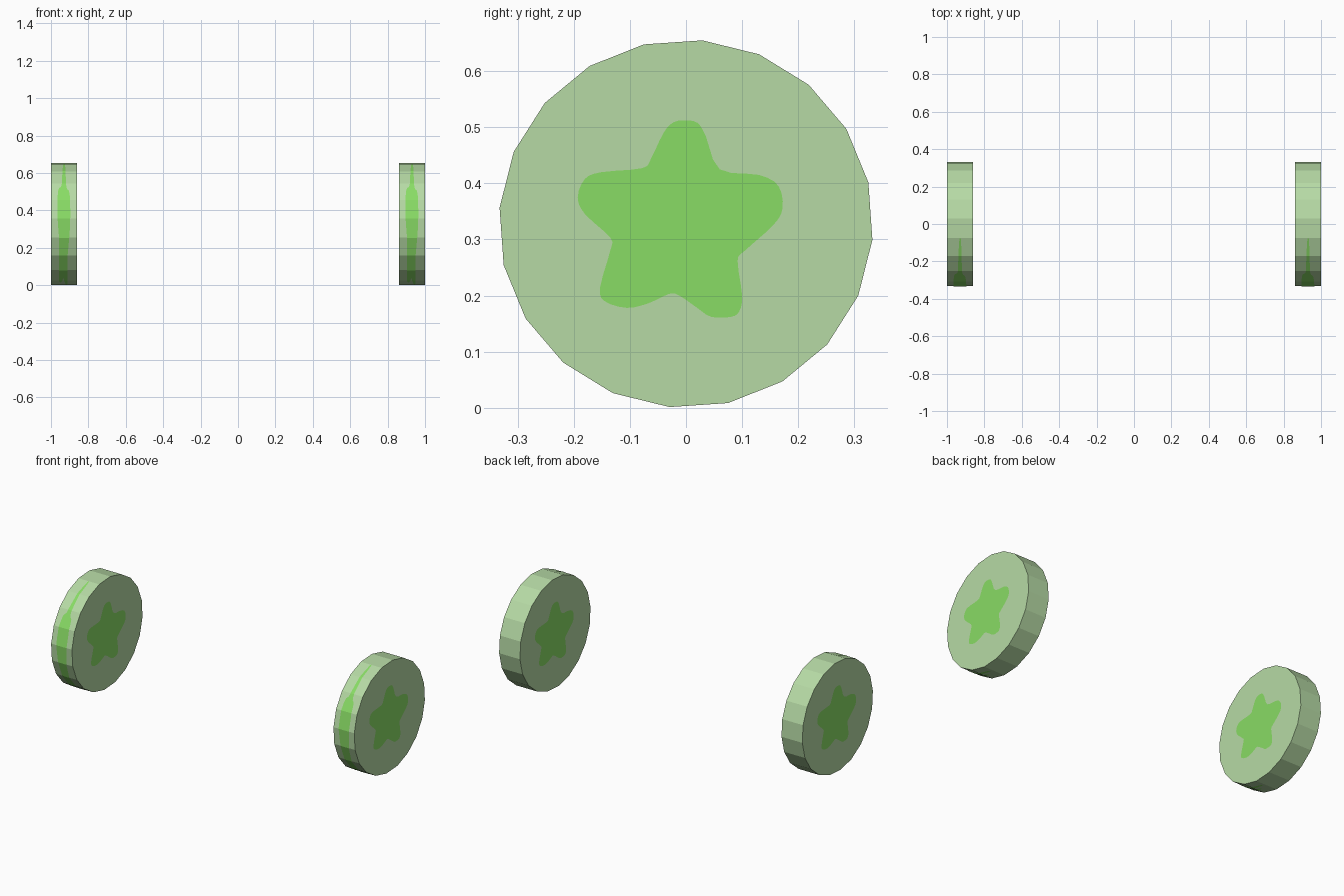
import bpy, bmesh, math

if "Cube" in bpy.data.objects:
    bpy.data.objects.remove(bpy.data.objects["Cube"])

RY, RZ, CZ = 0.3335, 0.328, 0.328      # wheel radii and centre height
THICK = 0.137
SIDES, STEP = 20, 18
LIFT = 0.0012                          # painted plate offset


def material(name, rgb):
    m = bpy.data.materials.new(name)
    m.diffuse_color = (*rgb, 1)
    m.use_nodes = True
    m.node_tree.nodes["Principled BSDF"].inputs["Base Color"].default_value = m.diffuse_color
    return m


pale = material("pale green", (0.468, 0.701, 0.376))
bright = material("bright green", (0.250, 0.716, 0.130))

# Rounded star outline (y, z) as seen from the right
STAR = [(0, .512), (.02, .508), (.035, .485), (.06, .425), (.13, .415), (.165, .395),
        (.172, .355), (.155, .325), (.105, .28), (.092, .262), (.10, .20), (.095, .172),
        (.08, .162), (.045, .162), (.02, .178), (-.012, .2), (-.03, .203), (-.065, .187),
        (-.105, .178), (-.145, .19), (-.153, .215), (-.135, .28), (-.135, .303),
        (-.18, .345), (-.193, .375), (-.18, .408), (-.15, .42), (-.078, .427),
        (-.062, .445), (-.04, .49), (-.022, .509)]


def smooth(pts, n=3):
    """Closed Catmull-Rom curve through the points."""
    out = []
    for i in range(len(pts)):
        a, b, c, d = (pts[(i + k) % len(pts)] for k in (-1, 0, 1, 2))
        for j in range(n):
            t = j / n
            out.append(tuple(0.5 * (2 * q + (r - p) * t + (2 * p - 5 * q + 4 * r - s) * t * t
                             + (3 * q - p - 3 * r + s) * t ** 3)
                             for p, q, r, s in zip(a, b, c, d)))
    return out


OUTLINE = smooth(STAR)


def finish(bm, name, mat, fix=True):
    if fix:
        bmesh.ops.recalc_face_normals(bm, faces=bm.faces)
    me = bpy.data.meshes.new(name)
    bm.to_mesh(me)
    bm.free()
    me.materials.append(mat)
    ob = bpy.data.objects.new(name, me)
    bpy.context.collection.objects.link(ob)
    return ob


def rim(deg, grow=0.0):
    """Point on the ellipse; angle from the top toward the front."""
    a = math.radians(deg)
    return -(RY + grow) * math.sin(a), CZ + (RZ + grow) * math.cos(a)


def disc(name, x0):
    bm = bmesh.new()
    ring = [bm.verts.new((x0, *rim(STEP * i - 5))) for i in range(SIDES)]
    face = bm.faces.new(ring)
    ext = bmesh.ops.extrude_face_region(bm, geom=[face])["geom"]
    verts = [v for v in ext if isinstance(v, bmesh.types.BMVert)]
    bmesh.ops.translate(bm, verts=verts, vec=(THICK, 0, 0))
    finish(bm, name, pale)


def side_star(name, x, sign):
    """Star plate on a flat side; sign is the facing direction along x."""
    bm = bmesh.new()
    f = bm.faces.new([bm.verts.new((x + sign * LIFT, sign * y, z)) for y, z in OUTLINE])
    f.normal_update()
    if f.normal.x * sign < 0:
        f.normal_flip()
    bmesh.ops.triangulate(bm, faces=bm.faces)
    finish(bm, name, bright, False)


def rim_star(name, x0):
    """Long stretched star wrapped over the facets of the front rim."""
    bm = bmesh.new()
    a0, a1 = 13.0, 172.0
    top, low = max(p[1] for p in OUTLINE), min(p[1] for p in OUTLINE)
    f = bm.faces.new([bm.verts.new((x0 + 0.0675 + 0.189 * (y + 0.0105), 0,
                                    a0 + (a1 - a0) * (top - z) / (top - low)))
                      for y, z in OUTLINE])
    bmesh.ops.triangulate(bm, faces=[f])
    # cut at the facet corners, then bend onto the rim
    for k in range(2, 10):
        bmesh.ops.bisect_plane(bm, geom=bm.verts[:] + bm.edges[:] + bm.faces[:],
                               plane_co=(0, 0, STEP * k - 5), plane_no=(0, 0, 1))
    for v in bm.verts:
        k = math.floor((v.co.z + 5) / STEP + 1e-6)
        t = (v.co.z + 5) / STEP - k
        p, q = rim(STEP * k - 5, LIFT), rim(STEP * (k + 1) - 5, LIFT)
        v.co.y, v.co.z = (p[i] + (q[i] - p[i]) * t for i in (0, 1))
    bm.normal_update()
    for f in bm.faces:
        c = f.calc_center_median()
        if f.normal.y * c.y + f.normal.z * (c.z - CZ) < 0:
            f.normal_flip()
    finish(bm, name, bright, False)


# Two identical wheels
for label, x0 in (("left", -0.9988), ("right", 0.9988 - THICK)):
    disc(label + "_wheel", x0)
    side_star(label + "_wheel_star_right_side", x0 + THICK, 1)
    side_star(label + "_wheel_star_left_side", x0, -1)
    rim_star(label + "_wheel_rim_star", x0)
